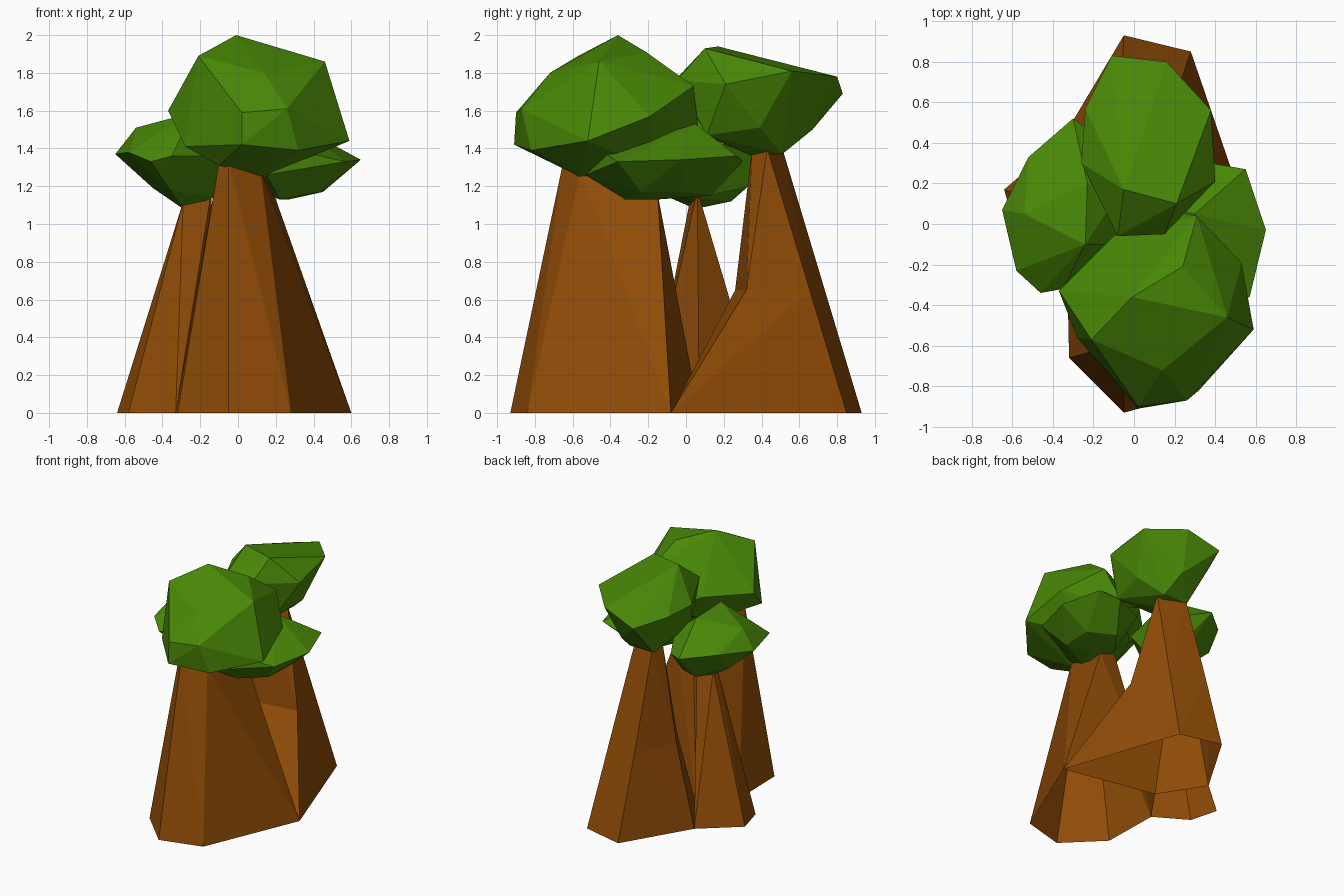
import bpy, bmesh


def material(name, color):
    m = bpy.data.materials.new(name)
    m.diffuse_color = (*color, 1)
    return m


leaf = material("leaf_green", (0.066, 0.245, 0.002))
bark = material("bark_brown", (0.28, 0.072, 0.002))


def hull(name, points, mat, open_levels=()):
    """Flat-faced convex mass around corner points, left open at given heights."""
    bm = bmesh.new()
    for p in points:
        bm.verts.new(p)
    bmesh.ops.convex_hull(bm, input=bm.verts[:])
    bmesh.ops.delete(bm, geom=[v for v in bm.verts if not v.link_faces], context='VERTS')
    bmesh.ops.recalc_face_normals(bm, faces=bm.faces[:])
    caps = [f for f in bm.faces for h in open_levels
            if all(abs(v.co.z - h) < 1e-4 for v in f.verts)]
    bmesh.ops.delete(bm, geom=caps, context='FACES')
    mesh = bpy.data.meshes.new(name)
    bm.to_mesh(mesh)
    bm.free()
    mesh.materials.append(mat)
    ob = bpy.data.objects.new(name, mesh)
    bpy.context.collection.objects.link(ob)
    return ob


def trunk(name, base, top, levels):
    return hull(name, [(x, y, 0) for x, y in base] + top, bark, levels)


# Shared root corners where the trunks meet
centre, side, rear, inner = (-.14, .07), (.6, -.08), (-.36, .41), (-.33, -.2)

# Hollow trunks, flaring toward the ground
trunk("front_trunk",
      [(-.05, -.93), (.28, -.84), side, centre, inner, (-.32, -.66)],
      [(-.1, -.6, 1.33), (-.05, -.65, 1.33), (.12, -.56, 1.28),
       (.19, -.15, 1.16), (.05, -.16, 1.2)], [0])
trunk("left_trunk",
      [(-.64, .17), (-.58, -.05), inner, centre, rear],
      [(-.29, .02, 1.12), (-.29, .07, 1.12), (-.14, .06, 1.18)], [0])

# Back trunk: wide root section below a slimmer stem
knee = [(.3, .32, .65), (.215, .655, .65), (-.06, .735, .65),
        (-.21, .42, .65), (-.1, .26, .65)]
trunk("back_trunk_root", [side, (.28, .85), (-.05, .93), rear, centre], knee, [0, .65])
hull("back_trunk_stem", knee + [(.14, .43, 1.4), (-.06, .51, 1.4),
                                (.05, .35, 1.4), (-.09, .42, 1.4)], bark, [.65])

# Large front crown
hull("front_crown", [
    (-.01, -.36, 2), (.24, -.21, 1.91), (.46, -.46, 1.86), (-.21, -.57, 1.89),
    (-.37, -.33, 1.6), (.31, .04, 1.73), (.53, -.19, 1.57), (.59, -.52, 1.44),
    (.02, -.9, 1.59), (.26, -.87, 1.61), (.14, -.72, 1.8), (.32, -.82, 1.39),
    (.02, -.91, 1.42), (-.28, -.56, 1.41), (-.1, -.65, 1.31), (.12, -.56, 1.25),
    (.25, -.2, 1.3), (-.1, -.06, 1.6), (-.12, -.2, 1.38), (.15, .07, 1.46)], leaf)

# Tall back crown
hull("back_crown", [
    (-.05, .17, 1.94), (.21, .1, 1.93), (.03, .42, 1.86), (-.11, .83, 1.69),
    (.16, .8, 1.78), (.38, .56, 1.81), (.4, .21, 1.74),
    (.15, -.05, 1.76), (-.08, -.06, 1.76), (-.26, .3, 1.72), (-.24, .57, 1.72),
    (.1, .67, 1.5), (.14, .51, 1.37), (-.07, .51, 1.37), (.05, .35, 1.36),
    (.3, .39, 1.51), (.25, .11, 1.47), (-.13, .12, 1.46)], leaf)

# Low left crown
hull("left_crown", [
    (-.65, .07, 1.37), (-.52, .33, 1.4), (-.3, .52, 1.38), (-.16, .42, 1.35),
    (-.58, -.23, 1.38), (-.46, -.34, 1.33), (-.35, -.32, 1.36), (-.05, -.1, 1.36),
    (-.54, .05, 1.51), (-.24, -.1, 1.59), (-.23, .2, 1.57), (-.04, .2, 1.42),
    (-.45, .1, 1.19), (-.29, .05, 1.08), (-.25, .24, 1.12), (-.2, .33, 1.2),
    (-.36, -.18, 1.18), (-.13, .04, 1.14)], leaf)

# Low right crown
hull("right_crown", [
    (.65, -.03, 1.34), (.55, .27, 1.36), (.38, .3, 1.33), (.57, -.36, 1.33),
    (.3, .05, 1.53), (.35, -.44, 1.38), (.05, .1, 1.4), (.45, 0, 1.17),
    (.27, -.15, 1.13), (.22, -.32, 1.13), (.27, .13, 1.15), (.44, -.24, 1.17),
    (.1, -.1, 1.18), (.15, -.53, 1.26)], leaf)
